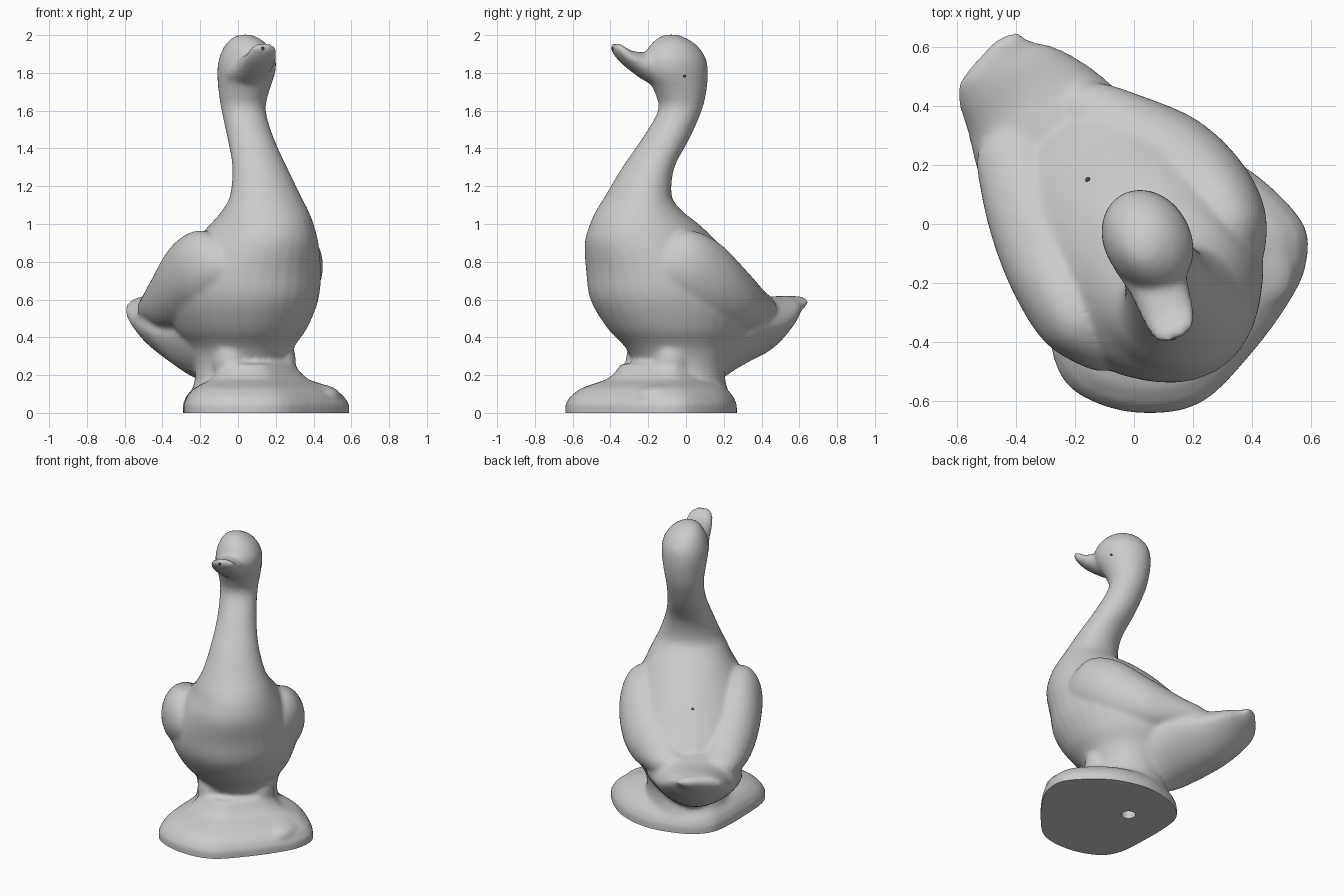
import bpy, bmesh, math
from mathutils import Vector

if "Cube" in bpy.data.objects:
    bpy.data.objects.remove(bpy.data.objects["Cube"], do_unlink=True)

TURN = math.radians(30)          # heading of the bird on its base
FWD = Vector((math.sin(TURN), -math.cos(TURN), 0))
SIDE = Vector((math.cos(TURN), math.sin(TURN), 0))
UP = Vector((0, 0, 1))


def place(u, v, z):
    return FWD * u + SIDE * v + UP * z


def material(name, value):
    m = bpy.data.materials.new(name)
    m.use_nodes = True
    m.diffuse_color = (value, value, value, 1)
    m.node_tree.nodes["Principled BSDF"].inputs["Base Color"].default_value = m.diffuse_color
    return m


STONE = material("stone grey", 0.6)
DARK = material("dark grey", 0.06)


def spline(rows, steps=4, closed=False):
    """Smooth curve through rows of numbers."""
    n = len(rows)
    pick = (lambda i: rows[i % n]) if closed else (lambda i: rows[min(max(i, 0), n - 1)])
    out = []
    for i in range(n if closed else n - 1):
        for k in range(steps):
            t = k / steps
            out.append([0.5 * (2 * b + (c - a) * t + (2*a - 5*b + 4*c - d) * t**2
                               + (3*b - a - 3*c + d) * t**3)
                        for a, b, c, d in zip(pick(i-1), pick(i), pick(i+1), pick(i+2))])
    return out if closed else out + [list(rows[-1])]


def skin(bm, rings):
    """Join rings of points into a closed tube."""
    loops = [[bm.verts.new(p) for p in ring] for ring in rings]
    n = len(loops[0])
    for a, b in zip(loops, loops[1:]):
        for i in range(n):
            bm.faces.new((a[i], a[(i + 1) % n], b[(i + 1) % n], b[i]))
    bm.faces.new(loops[0])
    bm.faces.new(loops[-1])


def ellipse(centre, a, b, n=32, keel=0):
    """Ring of points; keel narrows its lower half."""
    ring = []
    for i in range(n):
        c, s = math.cos(math.tau * i / n), math.sin(math.tau * i / n)
        ring.append(centre + a * c * (1 - keel * max(0, -s)) + b * s)
    return ring


def blob(bm, u, v, z, ru, rv, rz):
    made = bmesh.ops.create_uvsphere(bm, u_segments=20, v_segments=12, radius=1)["verts"]
    for vert in made:
        x, y, h = vert.co
        vert.co = place(u + x * ru, v + y * rv, z + h * rz)


def smooth(mesh):
    mesh.shade_smooth()
    mesh.set_sharp_from_angle(angle=math.radians(50))


def finish(name, bm, mat):
    bmesh.ops.recalc_face_normals(bm, faces=bm.faces)
    mesh = bpy.data.meshes.new(name)
    bm.to_mesh(mesh)
    bm.free()
    mesh.materials.append(mat)
    obj = bpy.data.objects.new(name, mesh)
    bpy.context.collection.objects.link(obj)
    smooth(mesh)
    return obj


def bake(obj):
    """Replace the mesh by its modified result."""
    bpy.context.view_layer.update()
    graph = bpy.context.evaluated_depsgraph_get()
    mesh = bpy.data.meshes.new_from_object(obj.evaluated_get(graph))
    obj.modifiers.clear()
    obj.data = mesh
    smooth(mesh)


# Torso, neck and head: height, front, back, half width, sideways offset
bm = bmesh.new()
torso = [(.1, .34, -.22, .28, 0), (.18, .30, -.20, .255, 0), (.26, .285, -.21, .25, 0),
         (.35, .335, -.27, .275, 0), (.45, .43, -.36, .345, -.01), (.6, .52, -.42, .40, -.02),
         (.75, .545, -.30, .385, -.02), (.9, .57, -.16, .32, -.01), (1.0, .55, -.04, .265, 0),
         (1.07, .515, .06, .23, 0), (1.15, .46, .12, .193, 0), (1.3, .365, .095, .148, 0),
         (1.45, .255, 0, .122, .005), (1.6, .158, -.072, .118, .01),
         (1.7, .18, -.098, .132, .012), (1.8, .24, -.108, .146, .012),
         (1.88, .25, -.095, .14, .012), (1.95, .205, -.045, .105, .005),
         (1.99, .15, .02, .06, -.005), (2.003, .11, .07, .02, -.005)]
skin(bm, [ellipse(place((f + b) / 2, v, z), FWD * (f - b) / 2, SIDE * w)
          for z, f, b, w, v in spline(torso)])

# Tail: position, sideways offset, height, half height, half width
tail = [(0, -.02, .41, .28, .27), (-.2, -.06, .41, .245, .29), (-.3, -.08, .43, .215, .30),
        (-.42, -.095, .45, .18, .275), (-.54, -.10, .47, .145, .235),
        (-.65, -.12, .52, .10, .19), (-.71, -.13, .56, .06, .14),
        (-.755, -.085, .585, .03, .07), (-.77, -.075, .59, .015, .03)]
skin(bm, [ellipse(place(u, v, z), SIDE * w, UP * h, keel=.25)
          for u, v, z, h, w in spline(tail)])

# Bill, turned a little from the body: x, y, z, half width, half height
bill = [(.05, -.12, 1.80, .12, .08), (.085, -.21, 1.83, .10, .075),
        (.115, -.30, 1.87, .09, .05), (.133, -.35, 1.91, .08, .042),
        (.14, -.388, 1.94, .05, .02)]
across = Vector((.93, .36, 0))
skin(bm, [ellipse(Vector((x, y, z)), across * w, UP * h) for x, y, z, w, h in spline(bill)])

# Wings folded over the back, left one set further back, tips above the tail:
# position, height, half height, half thickness, offset from midline, midline
wing = [(.39, .77, .02, .02, .27, -.02), (.35, .775, .10, .07, .285, -.02),
        (.2, .77, .195, .13, .305, -.025), (0, .705, .215, .145, .30, -.025),
        (-.2, .61, .17, .15, .25, -.04), (-.38, .56, .105, .13, .175, -.08),
        (-.47, .555, .065, .10, .14, -.10), (-.51, .555, .03, .04, .12, -.10)]
for s in (1, -1):
    skin(bm, [ellipse(place(u * (.87 if s > 0 and u > 0 else 1), m + s * v, z),
                      SIDE * t, UP * h) for u, z, h, t, v, m in spline(wing, 5)])

# Legs and webbed feet
for s in (-1, 1):
    blob(bm, .17, s * .15, .27, .10, .09, .14)
    blob(bm, .3, s * .29, .09, .18, .13, .065)

# Base: rounded mound
outline = [(-.27, -.45), (-.19, -.57), (0, -.635), (.22, -.605), (.4, -.43), (.53, -.25),
           (.58, -.13), (.57, 0), (.43, .15), (.28, .235), (.08, .268), (-.14, .21),
           (-.26, .1), (-.288, -.05), (-.288, -.25)]
mid = Vector((.06, -.1, 0))
edge = [Vector((x, y, 0)) for x, y in spline(outline, 4, True)]
mound = [(-.1, 1), (.045, 1.005), (.09, .95), (.13, .85), (.155, .72), (.175, .6),
         (.21, .52), (.26, .45)]
skin(bm, [[mid + (p - mid) * s + UP * z for p in edge] for z, s in mound])

# Fuse everything into one softened casting
goose = finish("goose_on_base", bm, STONE)
remesh = goose.modifiers.new("fuse", 'REMESH')
remesh.mode = 'VOXEL'
remesh.voxel_size = 0.015
soft = goose.modifiers.new("soften", 'SMOOTH')
soft.iterations = 6
bake(goose)

# Flat underside
bm = bmesh.new()
bm.from_mesh(goose.data)
bmesh.ops.bisect_plane(bm, geom=bm.verts[:] + bm.edges[:] + bm.faces[:],
                       plane_co=(0, 0, 0), plane_no=(0, 0, 1), clear_inner=True)
bmesh.ops.holes_fill(bm, edges=[e for e in bm.edges if e.is_boundary], sides=0)
bmesh.ops.recalc_face_normals(bm, faces=bm.faces)
bm.to_mesh(goose.data)
bm.free()

# Casting hole in the underside
bm = bmesh.new()
skin(bm, [ellipse(Vector((-.01, -.065, z)), FWD * .045, SIDE * .045) for z in (-.05, .08)])
cutter = finish("hole_cutter", bm, STONE)
cutter.hide_render = True
cut = goose.modifiers.new("hole", 'BOOLEAN')
cut.operation = 'DIFFERENCE'
cut.solver = 'EXACT'
cut.object = cutter
bake(goose)
bpy.data.objects.remove(cutter, do_unlink=True)

# Pinholes on the eye, back and bill tip
pins = {"eye": (.2, 0, 1.78), "back_pinhole": (-.16, .155, .85), "bill_pinhole": (.145, -.42, 1.925)}
for name, spot in pins.items():
    hit, point, normal, _ = goose.closest_point_on_mesh(spot)
    a = normal.orthogonal().normalized() * .009
    bm = bmesh.new()
    skin(bm, [ellipse(point + normal * d, a, normal.cross(a), 12) for d in (-.003, .002)])
    finish(name, bm, DARK)
